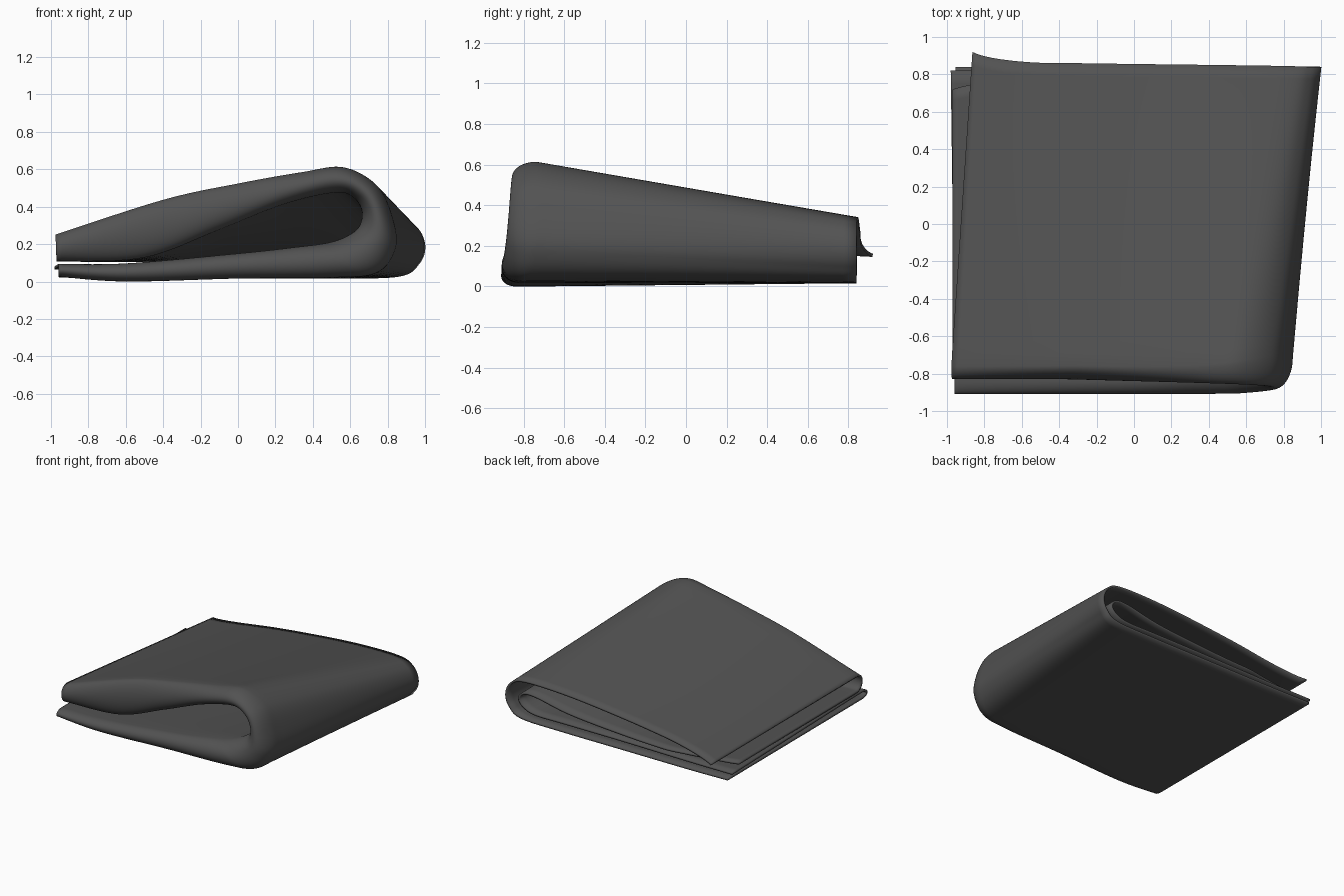
import bpy, bmesh, math
from mathutils import Vector

if "Cube" in bpy.data.objects:
    bpy.data.objects.remove(bpy.data.objects["Cube"])

# Fold profiles (x, z): start on the bottom left, round the right bend, end top left
OUT_FRONT = [(-.96, .03), (-.6, .005), (0, .02), (.5, .025), (.75, .05), (.85, .18), (.83, .35),
             (.75, .51), (.58, .6), (.35, .575), (0, .515), (-.4, .43), (-.97, .25)]
OUT_BACK = [(-.955, .025), (-.6, .02), (0, .02), (.5, .02), (.86, .03), (.97, .1), (1.0, .2),
            (.95, .3), (.82, .345), (.45, .34), (0, .3), (-.4, .25), (-.87, .17)]
IN_FRONT = [(-.96, .098), (-.6, .1), (0, .15), (.3, .18), (.52, .21), (.64, .27), (.67, .36),
            (.63, .44), (.53, .465), (.25, .4), (-.1, .27), (-.5, .13), (-.97, .112)]
IN_BACK = [(-.98, .085), (-.6, .085), (0, .09), (.5, .09), (.75, .09), (.85, .12), (.89, .17),
           (.85, .215), (.74, .215), (.45, .16), (0, .125), (-.4, .11), (-.97, .11)]


def spline(pts, t):
    """Catmull-Rom point along a list, t in 0..1."""
    n = len(pts) - 1
    i = min(int(t * n), n - 1)
    f = t * n - i
    p = [Vector(pts[min(max(k, 0), n)]) for k in range(i - 1, i + 3)]
    return 0.5 * (2 * p[1] + (p[2] - p[0]) * f + (2 * p[0] - 5 * p[1] + 4 * p[2] - p[3]) * f * f
                  + (3 * p[1] - p[0] - 3 * p[2] + p[3]) * f ** 3)


def layer(front, back, t, y):
    """Point of a layer at depth y, blended between its two end profiles."""
    k = max(-.06, (y + .65) / 1.48)
    return spline(front, t).lerp(spline(back, t), k)


def cloth_point(t, s):
    """s 0..1 outer layer, 1..2 rounded front fold, 2..3 inner layer."""
    bend = math.exp(-((t - .5) / .2) ** 2)
    r = .07 + .11 * bend                       # front fold is fuller at the bend
    tip = -.91 + .08 * max(0, min(1, (t - .3) / .6)) + .01 * bend
    y0 = tip + r
    corner = max(0, (t - .92) / .08)           # top back corner sticks out
    if s <= 1:
        back = .84 + .02 * max(0, min(1, (t - .6) / .3)) + .06 * corner ** 2
        y = back * (1 - s) + y0 * s
        p = layer(OUT_FRONT, OUT_BACK, t, y)
    elif s >= 2:
        y = y0 * (3 - s) + (.82 - .1 * corner) * (s - 2)
        p = layer(IN_FRONT, IN_BACK, t, y)
    else:
        a = (s - 1) * math.pi
        y = y0 - r * math.sin(a)
        p = layer(OUT_FRONT, OUT_BACK, t, y0).lerp(layer(IN_FRONT, IN_BACK, t, y0),
                                                   (1 - math.cos(a)) / 2)
    return Vector((p.x, y, p.y))


# Folded cloth: one sheet folded along the front, then again along the right
NU = 120
rows = [i / 24 for i in range(24)] + [1 + i / 20 for i in range(20)] + [2 + i / 24 for i in range(25)]
bm = bmesh.new()
grid = [[bm.verts.new(cloth_point(i / NU, s)) for i in range(NU + 1)] for s in rows]
for a, b in zip(grid, grid[1:]):
    for i in range(NU):
        bm.faces.new((a[i], a[i + 1], b[i + 1], b[i]))
bmesh.ops.recalc_face_normals(bm, faces=bm.faces)
if sum(f.normal.z for f in bm.faces if f.calc_center_median().z > .5) < 0:
    bmesh.ops.reverse_faces(bm, faces=bm.faces)
for f in bm.faces:
    f.smooth = True
low = min(v.co.z for v in bm.verts)
bmesh.ops.translate(bm, verts=bm.verts, vec=(0, 0, -low))

mesh = bpy.data.meshes.new("folded_cloth")
bm.to_mesh(mesh)
bm.free()
cloth = bpy.data.objects.new("folded_cloth", mesh)
bpy.context.collection.objects.link(cloth)

# Cloth thickness, grown towards the inside of the fold
solid = cloth.modifiers.new("thickness", 'SOLIDIFY')
solid.thickness = .016
solid.offset = -1

# Dark grey fabric
mat = bpy.data.materials.new("dark_fabric")
mat.diffuse_color = (.085, .085, .085, 1)
mat.use_nodes = True
mat.node_tree.nodes["Principled BSDF"].inputs["Base Color"].default_value = mat.diffuse_color
mesh.materials.append(mat)
bpy.context.view_layer.objects.active = cloth
cloth.select_set(True)
bpy.ops.object.shade_smooth_by_angle(angle=math.radians(50))
